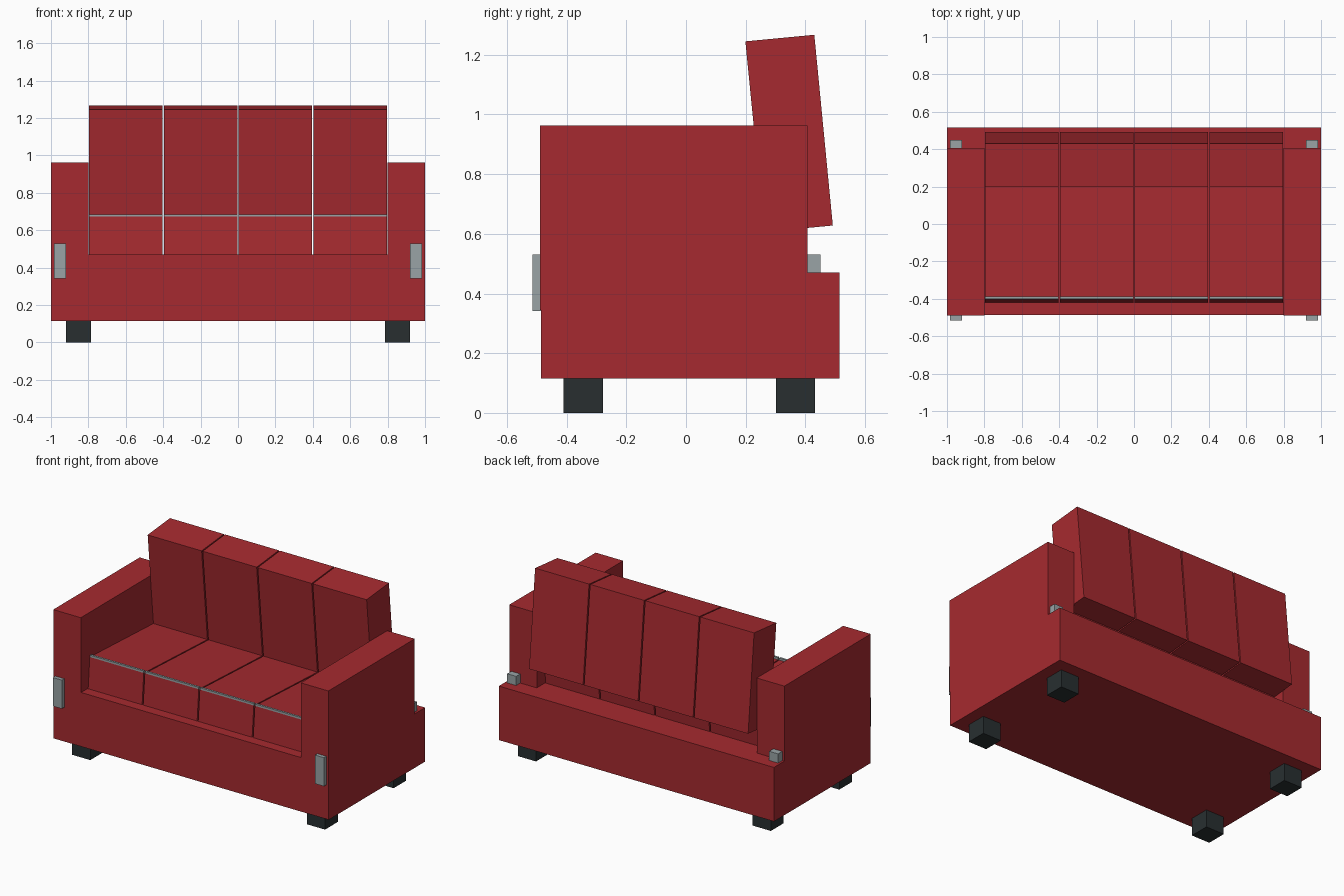
import bpy, bmesh

if "Cube" in bpy.data.objects:
    bpy.data.objects.remove(bpy.data.objects["Cube"])


def material(name, color):
    m = bpy.data.materials.new(name)
    m.diffuse_color = (*color, 1)
    m.use_nodes = True
    m.node_tree.nodes["Principled BSDF"].inputs["Base Color"].default_value = m.diffuse_color
    return m


RED = material("red_fabric", (0.38, 0.023, 0.029))
DARK = material("dark_feet", (0.021, 0.028, 0.03))
METAL = material("grey_metal", (0.32, 0.37, 0.38))


def prism(name, x0, x1, profile, mat):
    """Side profile of (y, z) points extruded along x."""
    bm = bmesh.new()
    face = bm.faces.new([bm.verts.new((x0, y, z)) for y, z in profile])
    ext = bmesh.ops.extrude_face_region(bm, geom=[face])
    verts = [g for g in ext["geom"] if isinstance(g, bmesh.types.BMVert)]
    bmesh.ops.translate(bm, verts=verts, vec=(x1 - x0, 0, 0))
    bmesh.ops.recalc_face_normals(bm, faces=bm.faces)
    mesh = bpy.data.meshes.new(name)
    bm.to_mesh(mesh)
    bm.free()
    mesh.materials.append(mat)
    ob = bpy.data.objects.new(name, mesh)
    bpy.context.collection.objects.link(ob)
    return ob


def box(name, x, y, z, mat):
    return prism(name, *x, [(y[0], z[0]), (y[1], z[0]), (y[1], z[1]), (y[0], z[1])], mat)


# Base frame
box("base", (-1, 1), (-0.486, 0.515), (0.115, 0.47), RED)

for side, s in (("left", -1), ("right", 1)):
    def span(a, b):
        return tuple(sorted((s * a, s * b)))

    # Armrest and the metal bar running through it
    box(f"{side}_armrest", span(0.8, 1), (-0.49, 0.407), (0.345, 0.963), RED)
    box(f"{side}_arm_bar", span(0.92, 0.985), (-0.515, 0.45), (0.342, 0.53), METAL)
    # Feet
    box(f"{side}_front_foot", span(0.787, 0.92), (-0.41, -0.278), (0, 0.115), DARK)
    box(f"{side}_back_foot", span(0.787, 0.92), (0.302, 0.433), (0, 0.115), DARK)

# Four cushion sets: seat sloping to the rear, trim strip, leaning back
for i in range(4):
    c = -0.6 + 0.4 * i
    x0, x1 = c - 0.196, c + 0.196
    prism(f"seat_cushion_{i + 1}", x0, x1,
          [(-0.42, 0.46), (0.32, 0.46), (0.335, 0.636), (-0.402, 0.672)], RED)
    box(f"seat_trim_{i + 1}", (x0, x1), (-0.402, -0.388), (0.667, 0.685), METAL)
    prism(f"back_cushion_{i + 1}", x0, x1,
          [(0.262, 0.606), (0.492, 0.628), (0.43, 1.267), (0.199, 1.245)], RED)
